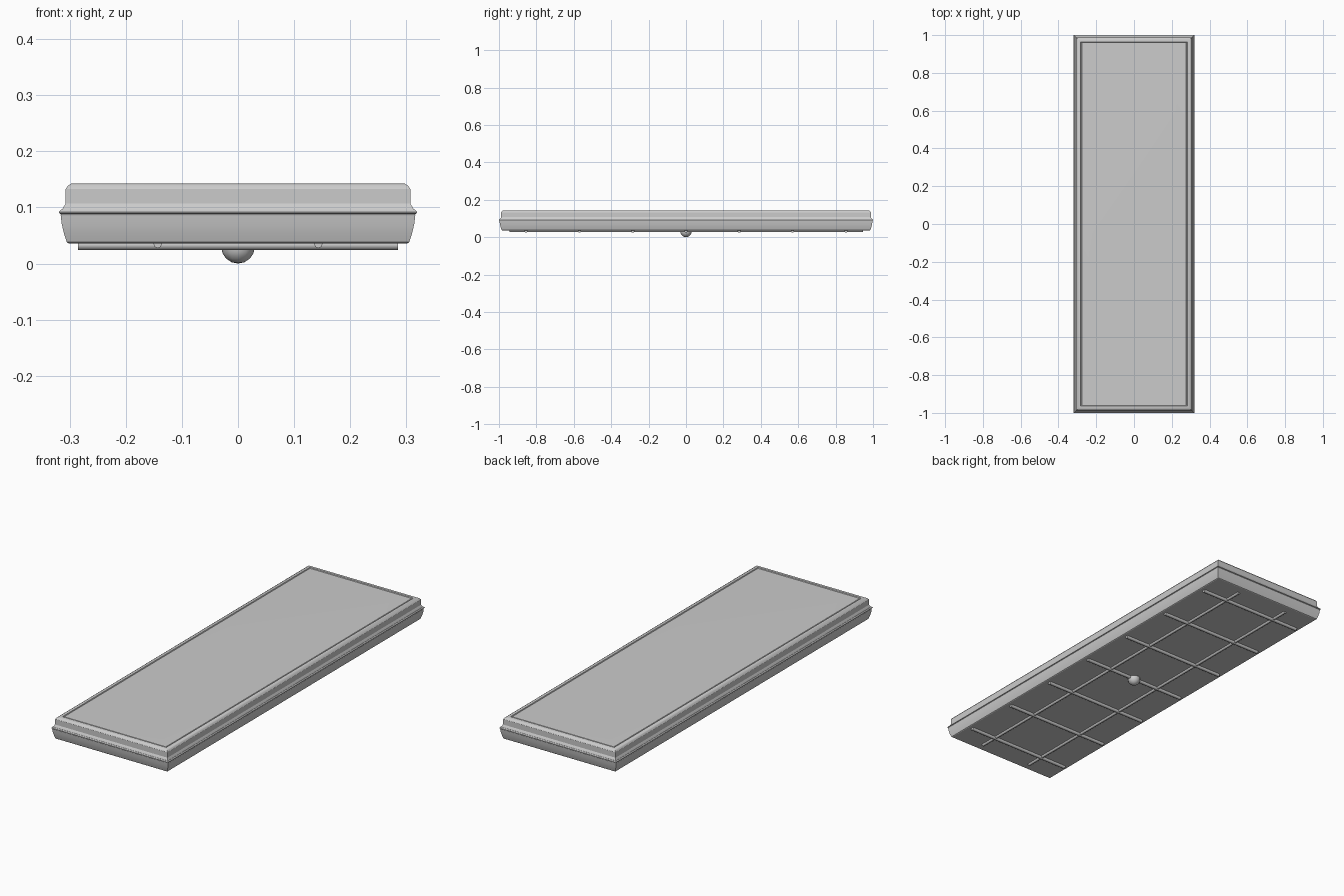
import bpy
import bmesh
import math
from mathutils import Matrix

cube = bpy.data.objects.get("Cube")
if cube:
    bpy.data.objects.remove(cube, do_unlink=True)

HALF_X, HALF_Y = 0.319, 1.0

grey = bpy.data.materials.new("plain_grey")
grey.use_nodes = True
grey.diffuse_color = (0.6, 0.6, 0.6, 1)
grey.node_tree.nodes["Principled BSDF"].inputs["Base Color"].default_value = (0.6, 0.6, 0.6, 1)


def finish(name, bm, angle=30):
    """Turn a bmesh into a smooth-shaded grey object."""
    bmesh.ops.recalc_face_normals(bm, faces=bm.faces)
    mesh = bpy.data.meshes.new(name)
    bm.to_mesh(mesh)
    bm.free()
    mesh.materials.append(grey)
    obj = bpy.data.objects.new(name, mesh)
    bpy.context.collection.objects.link(obj)
    bpy.ops.object.select_all(action="DESELECT")
    obj.select_set(True)
    bpy.context.view_layer.objects.active = obj
    bpy.ops.object.shade_smooth_by_angle(angle=math.radians(angle))
    return obj


def stacked_rectangles(name, profile):
    """Loft a rectangle through (inset, height) pairs and cap both ends."""
    bm = bmesh.new()
    rings = []
    for inset, z in profile:
        x, y = HALF_X - inset, HALF_Y - inset
        rings.append([bm.verts.new((sx * x, sy * y, z))
                      for sx, sy in ((-1, -1), (1, -1), (1, 1), (-1, 1))])
    for low, high in zip(rings, rings[1:]):
        for i in range(4):
            j = (i + 1) % 4
            bm.faces.new((low[i], low[j], high[j], high[i]))
    bm.faces.new(rings[0][::-1])
    bm.faces.new(rings[-1])
    return finish(name, bm)


def rod(name, location, length, radius, axis):
    """Eight-sided rod lying along the x or y axis."""
    bm = bmesh.new()
    turn = Matrix.Rotation(math.pi / 2, 4, "Y" if axis == "x" else "X")
    bmesh.ops.create_cone(bm, cap_ends=True, segments=8, radius1=radius, radius2=radius,
                          depth=length, matrix=Matrix.Translation(location) @ turn)
    return finish(name, bm, 50)


# Rounded lower tray
stacked_rectangles("lower_tray", [
    (0.017, 0.036), (0.014, 0.038), (0.009, 0.053), (0.005, 0.07), (0.003, 0.086)])

# Thin lip around the middle
stacked_rectangles("middle_lip", [
    (0.004, 0.085), (0.003, 0.088), (0.0, 0.090), (0.0, 0.092), (0.004, 0.096)])

# Upper lid with raised border and slightly domed panel
stacked_rectangles("upper_lid", [
    (0.005, 0.095), (0.007, 0.099), (0.012, 0.107), (0.012, 0.133),
    (0.016, 0.139), (0.023, 0.143), (0.036, 0.143), (0.038, 0.139),
    (0.041, 0.139), (0.043, 0.141), (0.1, 0.142)])

# Cross ribs under the tray
for i in range(-3, 4):
    rod(f"cross_rib_{i + 4}", (0, i * 0.285, 0.033), 0.57, 0.009, "x")

# Lengthwise ribs under the tray
for side, sign in (("left", 1), ("right", -1)):
    rod(f"long_rib_{side}", (sign * 0.143, 0, 0.035), 1.89, 0.0075, "y")

# Round knob at the centre of the underside
bm = bmesh.new()
bmesh.ops.create_uvsphere(bm, u_segments=12, v_segments=8, radius=0.03,
                          matrix=Matrix.Translation((0, 0, 0.03)))
finish("centre_knob", bm, 50)
